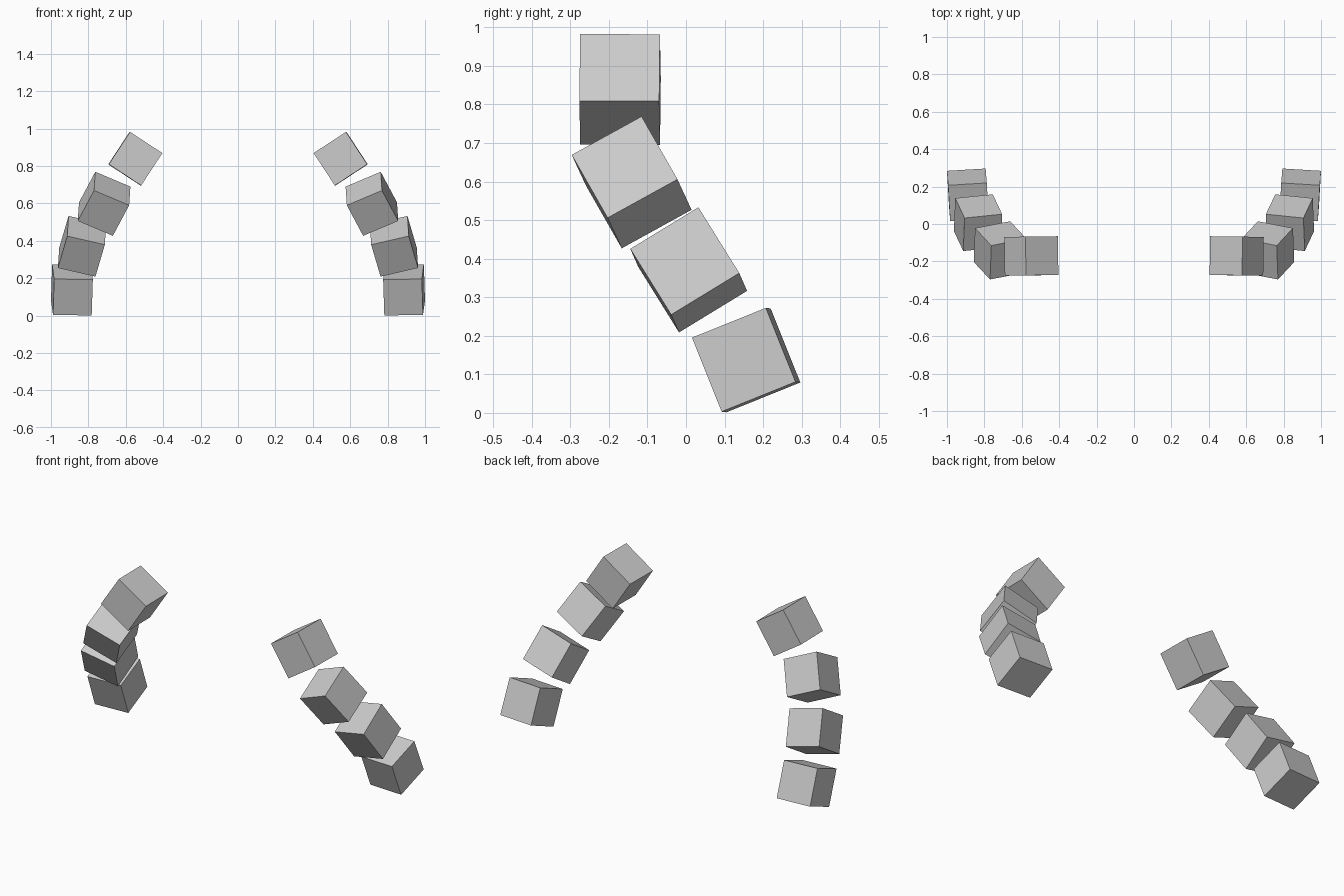
import bpy, bmesh
from mathutils import Matrix, Vector

if "Cube" in bpy.data.objects:
    bpy.data.objects.remove(bpy.data.objects["Cube"])

SIDE = 0.207

# name, centre, down-axis, forward-axis of each tilted block on the right (+x) side
BLOCKS = [
    ("top_block", (0.549, -0.171, 0.839), (0.112, -0.002, -0.171), (-0.004, -0.207, 0.002)),
    ("upper_block", (0.716, -0.141, 0.598), (0.087, 0.093, -0.163), (0.006, -0.181, -0.098)),
    ("lower_block", (0.834, 0.007, 0.371), (0.050, 0.106, -0.1705), (0.006, -0.177, -0.104)),
    ("bottom_block", (0.888, 0.156, 0.137), (0.006, 0.0765, -0.1905), (-0.011, -0.1915, -0.078)),
]


def block_pair(name, centre, down, forward):
    """Tilted cube on the right with its mirrored twin on the left."""
    z = -Vector(down).normalized()
    y = -Vector(forward)
    y = (y - z * y.dot(z)).normalized()
    x = y.cross(z)
    rot = Matrix((x, y, z)).transposed().to_4x4()
    bm = bmesh.new()
    bmesh.ops.create_cube(bm, size=SIDE, matrix=Matrix.Translation(centre) @ rot)
    mesh = bpy.data.meshes.new(name)
    bm.to_mesh(mesh)
    bm.free()
    obj = bpy.data.objects.new(name, mesh)
    bpy.context.collection.objects.link(obj)
    mirror = obj.modifiers.new("mirror", 'MIRROR')
    mirror.use_axis[0] = True
    mirror.use_mirror_merge = False


# Two leaning, curving stacks of blocks
for block in BLOCKS:
    block_pair(*block)
